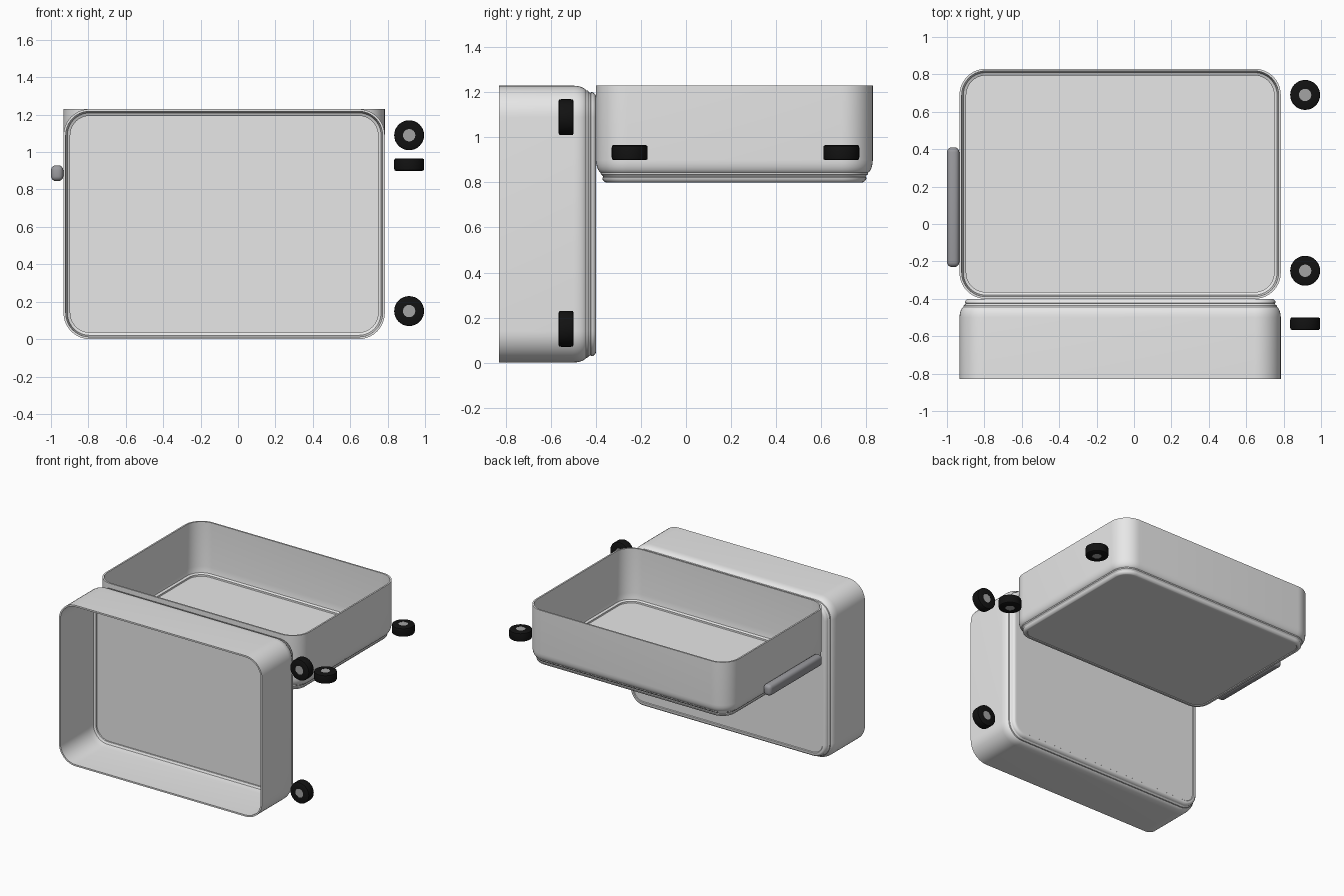
import bpy, bmesh
from math import sin, cos, pi, radians
from mathutils import Matrix, Vector

cube = bpy.data.objects.get("Cube")
if cube:
    bpy.data.objects.remove(cube, do_unlink=True)


def material(name, r, g, b):
    m = bpy.data.materials.new(name)
    m.use_nodes = True
    m.diffuse_color = (r, g, b, 1)
    m.node_tree.nodes["Principled BSDF"].inputs["Base Color"].default_value = (r, g, b, 1)
    return m


SHELL = material("shell_grey", 0.8, 0.8, 0.8)
HANDLE = material("handle_grey", 0.33, 0.33, 0.35)
RUBBER = material("tyre_black", 0.006, 0.006, 0.006)
HUB = material("hub_grey", 0.37, 0.37, 0.37)

HALF_X, HALF_Y, DEPTH, CORNER = 0.859, 0.615, 0.43, 0.14


def finish(name, bm, mat, placement, angle=35):
    bmesh.ops.recalc_face_normals(bm, faces=bm.faces)
    mesh = bpy.data.meshes.new(name)
    bm.to_mesh(mesh)
    bm.free()
    mesh.materials.append(mat)
    ob = bpy.data.objects.new(name, mesh)
    bpy.context.collection.objects.link(ob)
    ob.matrix_world = placement
    bpy.ops.object.select_all(action='DESELECT')
    ob.select_set(True)
    bpy.context.view_layer.objects.active = ob
    bpy.ops.object.shade_smooth_by_angle(angle=radians(angle))
    return ob


def rounded_ring(bm, inset, z, steps=10):
    """Rounded rectangle of vertices, shrunk by inset."""
    r = CORNER - inset
    ring = []
    for quarter, (sx, sy) in enumerate(((1, 1), (-1, 1), (-1, -1), (1, -1))):
        for i in range(steps + 1):
            a = (quarter + i / steps) * pi / 2
            ring.append(bm.verts.new((sx * (HALF_X - CORNER) + r * cos(a),
                                      sy * (HALF_Y - CORNER) + r * sin(a), z)))
    return ring


def bridge(bm, a, b):
    n = len(a)
    for i in range(n):
        bm.faces.new((a[i], a[(i + 1) % n], b[(i + 1) % n], b[i]))


def make_shell(name, placement):
    # Section from the inner floor over the rim and down to the outer panel
    inside = [(0.034, 0.022), (0.030, 0.030), (0.022, 0.036), (0.018, 0.055),
              (0.014, 0.09), (0.012, DEPTH)]
    outside = [(0, DEPTH), (0, 0.10)]
    bend = [(0.03 * (1 - cos(t * pi / 12)), 0.10 - 0.06 * sin(t * pi / 12)) for t in range(1, 7)]
    lip = [(0.036, 0.036), (0.036, 0.026), (0.028, 0.022), (0.030, 0.012),
           (0.040, 0.002), (0.046, 0), (0.058, 0), (0.062, 0.005)]
    bm = bmesh.new()
    rings = [rounded_ring(bm, *p) for p in inside + outside + bend + lip]
    for a, b in zip(rings, rings[1:]):
        bridge(bm, a, b)
    bm.faces.new(rings[0])
    bm.faces.new(rings[-1])
    finish(name, bm, SHELL, placement)


def lathe(bm, profile, sides=32):
    rings = [[bm.verts.new((r * cos(2 * pi * i / sides), r * sin(2 * pi * i / sides), z))
              for i in range(sides)] for r, z in profile]
    for a, b in zip(rings, rings[1:]):
        bridge(bm, a, b)
    return rings


def make_wheel(name, placement):
    # Tyre ring with softened shoulders
    half = [(0.033, 0.034), (0.070, 0.034), (0.078, 0.030), (0.080, 0.022)]
    bm = bmesh.new()
    rings = lathe(bm, half + [(r, -z) for r, z in reversed(half)])
    bridge(bm, rings[-1], rings[0])
    finish(name + "_tyre", bm, RUBBER, placement)
    # Hub plug filling the tyre
    bm = bmesh.new()
    rings = lathe(bm, [(0.034, 0.033), (0.034, -0.033)])
    for ring in rings:
        bm.faces.new(ring)
    finish(name + "_hub", bm, HUB, placement)


def make_half(name, placement):
    make_shell(name + "_shell", placement)
    for tag, y in (("first", -0.465), ("second", 0.475)):
        make_wheel(f"{name}_{tag}_wheel", placement @ Matrix.Translation((0.989, y, 0.133)))


# The lying half and the upright half share one design
lying = Matrix.Translation((-0.074, 0.215, 0.80))
upright = Matrix.Translation((-0.074, -0.40, 0.615)) @ Matrix.Rotation(pi / 2, 4, 'X')
make_half("lying", lying)
make_half("upright", upright)

# Carry handle on the side opposite the wheels
bm = bmesh.new()
bmesh.ops.create_cube(bm, size=1)
bmesh.ops.scale(bm, vec=Vector((0.066, 0.64, 0.084)), verts=bm.verts)
bmesh.ops.bevel(bm, geom=bm.edges[:], offset=0.026, segments=4, profile=0.5, affect='EDGES')
finish("carry_handle", bm, HANDLE, lying @ Matrix.Translation((-0.893, -0.125, 0.087)), 50)
